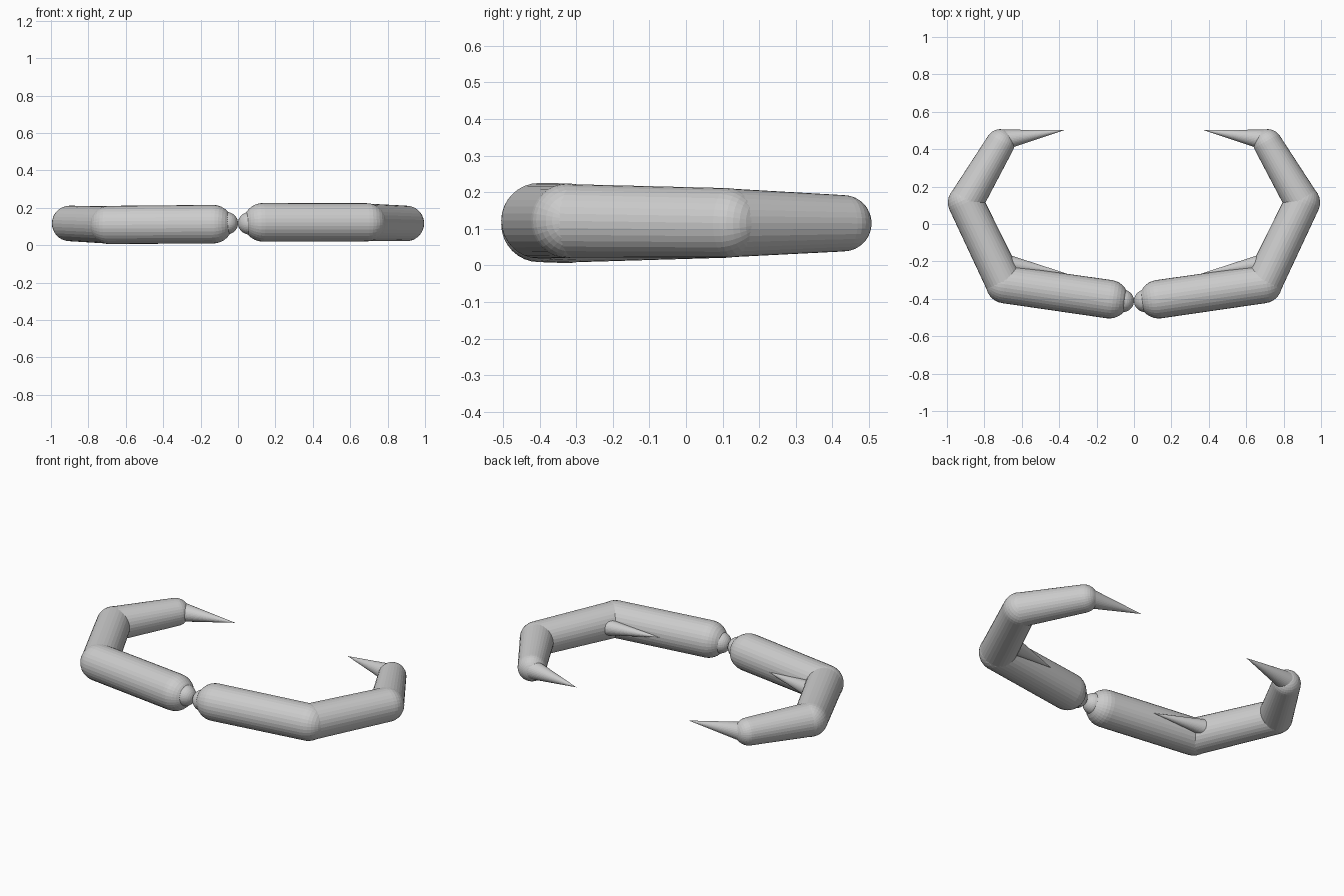
import bpy, bmesh, math
from mathutils import Vector

if "Cube" in bpy.data.objects:
    bpy.data.objects.remove(bpy.data.objects["Cube"])

SIDES = 32


def lathe(name, start, end, profile):
    """Revolve (radius, distance) points around the axis from start to end."""
    start, end = Vector(start), Vector(end)
    rot = (end - start).to_track_quat('Z', 'Y')
    bm = bmesh.new()
    rings = []
    for r, d in profile:
        if r < 1e-5:
            rings.append([bm.verts.new((0, 0, d))])
        else:
            rings.append([bm.verts.new((r * math.cos(2 * math.pi * i / SIDES),
                                        r * math.sin(2 * math.pi * i / SIDES), d))
                          for i in range(SIDES)])
    for a, b in zip(rings, rings[1:]):
        for i in range(SIDES):
            j = (i + 1) % SIDES
            if len(a) == 1:
                bm.faces.new((a[0], b[j], b[i]))
            elif len(b) == 1:
                bm.faces.new((a[i], a[j], b[0]))
            else:
                bm.faces.new((a[i], a[j], b[j], b[i]))
    if len(rings[0]) > 1:
        bm.faces.new(rings[0][::-1])
    bmesh.ops.recalc_face_normals(bm, faces=bm.faces)
    for v in bm.verts:
        v.co = rot @ v.co + start
    mesh = bpy.data.meshes.new(name)
    bm.to_mesh(mesh)
    bm.free()
    obj = bpy.data.objects.new(name, mesh)
    bpy.context.collection.objects.link(obj)
    return obj


def capsule(name, start, end, r1, r2, steps=8):
    length = (Vector(end) - Vector(start)).length
    q = [math.pi / 2 * i / steps for i in range(steps + 1)]
    profile = [(r1 * math.sin(a), -r1 * math.cos(a)) for a in q]
    profile += [(r2 * math.cos(a), length + r2 * math.sin(a)) for a in q]
    return lathe(name, start, end, profile)


def spike(name, base, tip, r):
    return lathe(name, base, tip, [(r, 0), (0, (Vector(tip) - Vector(base)).length)])


# The two arms sit at very slightly different heights
for side, s, z_in, z_out in (("left", -1, 0.112, 0.108), ("right", 1, 0.122, 0.122)):
    root = (s * 0.132, -0.402, z_in)
    elbow = (s * 0.69, -0.322, z_out)
    wrist = (s * 0.90, 0.115, 0.116)
    finger = (s * 0.715, 0.43, 0.115)

    # Hinge knob meeting its twin at the centre
    capsule(side + "_hinge_knob", (s * 0.06, -0.411, 0.117), (s * 0.08, -0.408, 0.117), 0.06, 0.06)
    # Three arm segments
    capsule(side + "_inner_segment", root, elbow, 0.103, 0.102)
    capsule(side + "_middle_segment", elbow, wrist, 0.1, 0.095)
    capsule(side + "_outer_segment", wrist, finger, 0.094, 0.077)
    # Pointed claw at the end and barb inside the elbow
    spike(side + "_claw_tip", (s * 0.70, 0.45, 0.115), (s * 0.37, 0.503, 0.115), 0.055)
    spike(side + "_elbow_barb", (s * 0.73, -0.202, z_out), (s * 0.36, -0.265, z_out), 0.055)
